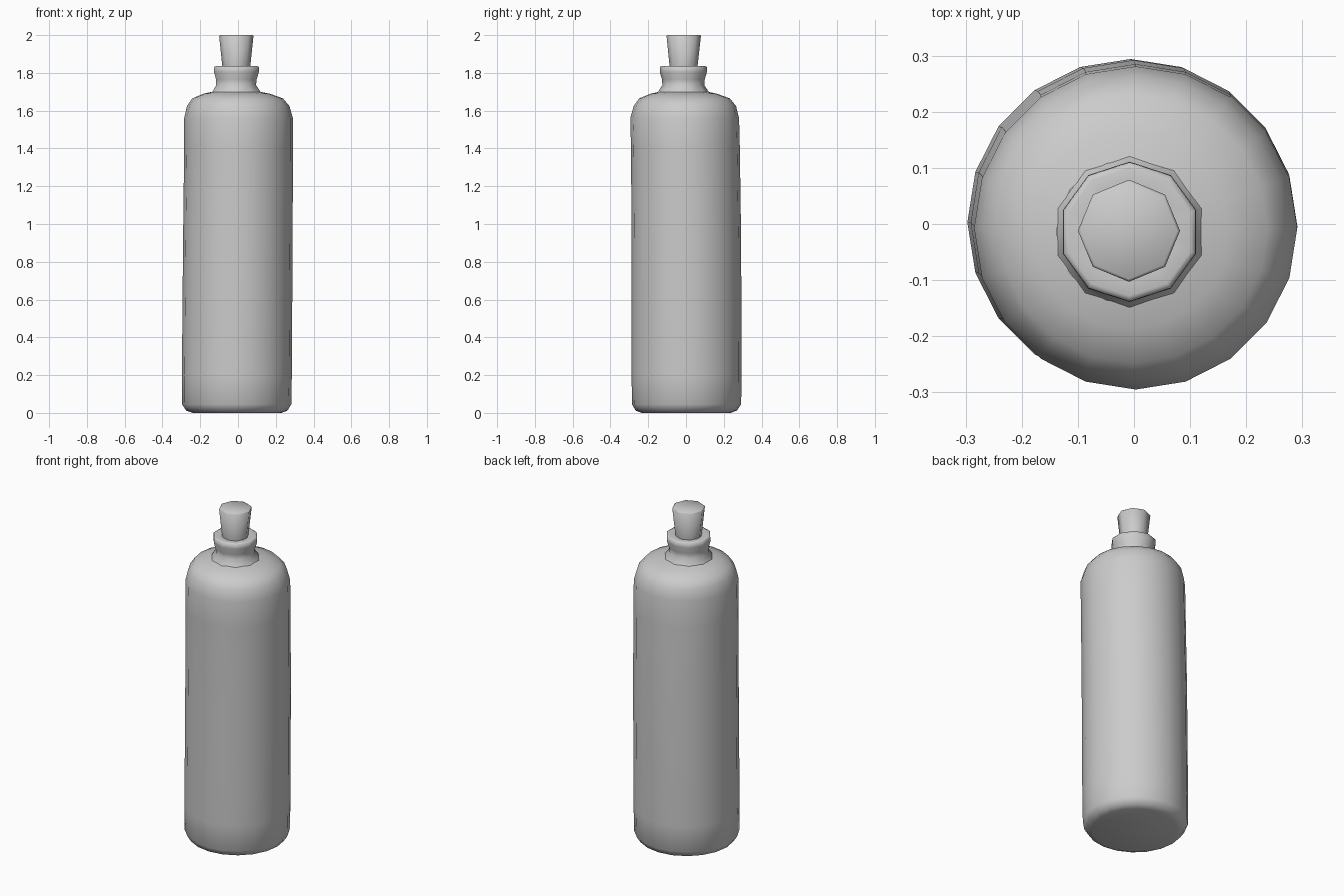
import bpy, bmesh, math


def lathe(name, sides, rings, turn=0.0, cap_bottom=True, cap_top=True):
    """Skin a stack of rings given as (radius, z, centre x, centre y)."""
    bm = bmesh.new()
    loops = []
    for r, z, cx, cy in rings:
        loops.append([bm.verts.new((cx + r * math.cos(turn + 2 * math.pi * i / sides),
                                    cy + r * math.sin(turn + 2 * math.pi * i / sides), z))
                      for i in range(sides)])
    for a, b in zip(loops, loops[1:]):
        for i in range(sides):
            j = (i + 1) % sides
            bm.faces.new((a[i], a[j], b[j], b[i]))
    if cap_bottom:
        bm.faces.new(loops[0][::-1])
    if cap_top:
        bm.faces.new(loops[-1])
    for f in bm.faces:
        f.smooth = True
    mesh = bpy.data.meshes.new(name)
    bm.to_mesh(mesh)
    bm.free()
    obj = bpy.data.objects.new(name, mesh)
    bpy.context.collection.objects.link(obj)
    return obj


# Bottle body: slightly leaning, with rounded foot and shoulder
lathe("bottle_body", 20, [
    (0.235, 0.0, -0.005, 0.0),
    (0.268, 0.012, -0.006, 0.002),
    (0.289, 0.045, -0.007, 0.003),
    (0.291, 0.20, -0.006, 0.003),
    (0.290, 0.90, -0.001, 0.002),
    (0.288, 1.40, 0.003, -0.003),
    (0.288, 1.56, 0.003, -0.007),
    (0.271, 1.625, 0.001, -0.006),
    (0.240, 1.665, -0.002, -0.008),
    (0.175, 1.690, -0.007, -0.012),
    (0.128, 1.70, -0.010, -0.014),
], turn=math.pi / 2, cap_top=False)

# Neck with flared lip, open around the stopper
lathe("bottle_neck", 10, [
    (0.135, 1.698, -0.008, -0.014),
    (0.111, 1.735, -0.010, -0.014),
    (0.113, 1.765, -0.009, -0.014),
    (0.125, 1.805, -0.008, -0.014),
    (0.124, 1.832, -0.008, -0.014),
    (0.114, 1.836, -0.008, -0.014),
    (0.072, 1.830, -0.009, -0.014),
], turn=math.pi / 2 * 3, cap_bottom=False, cap_top=False)

# Tapered stopper
lathe("stopper", 8, [
    (0.073, 1.825, -0.009, -0.013),
    (0.091, 1.996, -0.009, -0.012),
    (0.086, 2.0, -0.009, -0.012),
], turn=math.pi / 2, cap_bottom=False)
